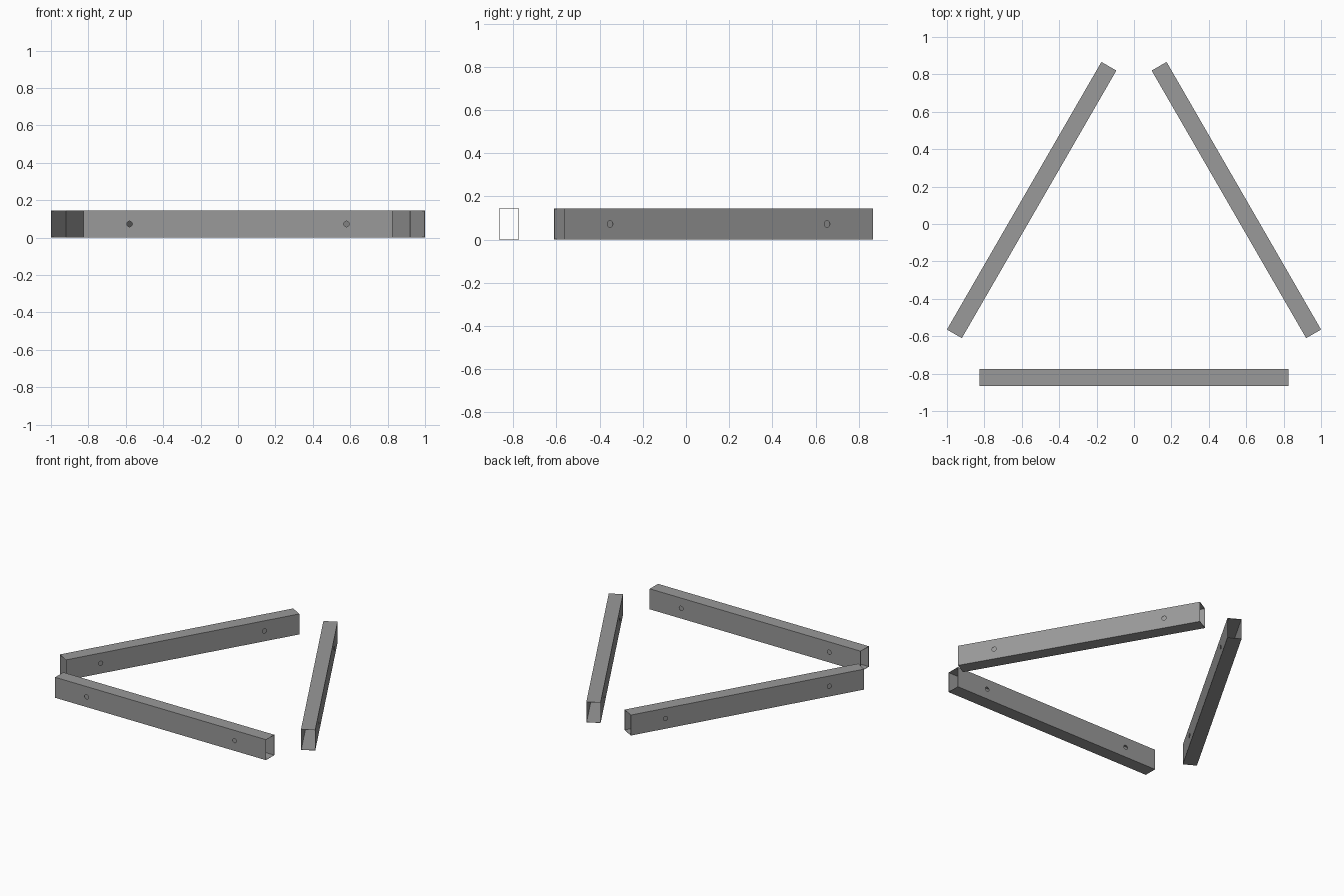
import bpy
import bmesh
from math import radians, pi
from mathutils import Matrix, Vector

if "Cube" in bpy.data.objects:
    bpy.data.objects.remove(bpy.data.objects["Cube"], do_unlink=True)

LENGTH, WIDTH, HEIGHT, WALL = 1.652, 0.092, 0.145, 0.002
HOLE_X, HOLE_R = 0.58, 0.015
RADIUS, CENTRE_Y = 0.632, -0.188   # ring of tubes

steel = bpy.data.materials.new("grey_steel")
steel.use_nodes = True
grey = (0.32, 0.32, 0.32, 1)
steel.diffuse_color = grey
steel.node_tree.nodes["Principled BSDF"].inputs["Base Color"].default_value = grey


def add_object(name, bm):
    bmesh.ops.recalc_face_normals(bm, faces=bm.faces)
    mesh = bpy.data.meshes.new(name)
    bm.to_mesh(mesh)
    bm.free()
    mesh.materials.append(steel)
    obj = bpy.data.objects.new(name, mesh)
    bpy.context.collection.objects.link(obj)
    return obj


# Open-ended rectangular tube lying along x
bm = bmesh.new()
size = Matrix.Diagonal((LENGTH, WIDTH, HEIGHT, 1))
bmesh.ops.create_cube(bm, size=1, matrix=Matrix.Translation((0, 0, HEIGHT / 2)) @ size)
ends = [f for f in bm.faces if abs(f.normal.x) > 0.9]
bmesh.ops.delete(bm, geom=ends, context='FACES_ONLY')
tube = add_object("front_tube", bm)
shell = tube.modifiers.new("wall", 'SOLIDIFY')
shell.thickness = WALL
shell.offset = -1
shell.use_even_offset = True

# Two bolt holes drilled through both side walls
bm = bmesh.new()
for x in (-HOLE_X, HOLE_X):
    place = Matrix.Translation((x, 0, HEIGHT / 2)) @ Matrix.Rotation(pi / 2, 4, 'X')
    bmesh.ops.create_cone(bm, cap_ends=True, segments=20, radius1=HOLE_R,
                          radius2=HOLE_R, depth=WIDTH * 2, matrix=place)
drill = add_object("hole_cutter", bm)
drill.hide_render = True
cut = tube.modifiers.new("holes", 'BOOLEAN')
cut.operation = 'DIFFERENCE'
cut.solver = 'EXACT'
cut.object = drill

# Bake the modifiers so the cutter can go
graph = bpy.context.evaluated_depsgraph_get()
baked = bpy.data.meshes.new_from_object(tube.evaluated_get(graph))
tube.modifiers.clear()
tube.data = baked
bpy.data.objects.remove(drill, do_unlink=True)

# Three tubes arranged in a triangle
left = tube.copy()
left.name = "left_tube"
right = tube.copy()
right.name = "right_tube"
for obj in (left, right):
    bpy.context.collection.objects.link(obj)
for obj, angle in ((tube, 0), (left, 120), (right, 240)):
    turn = Matrix.Rotation(radians(angle), 4, 'Z')
    obj.matrix_world = (Matrix.Translation((0, CENTRE_Y, 0)) @ turn
                        @ Matrix.Translation(Vector((0, -RADIUS, 0))))
